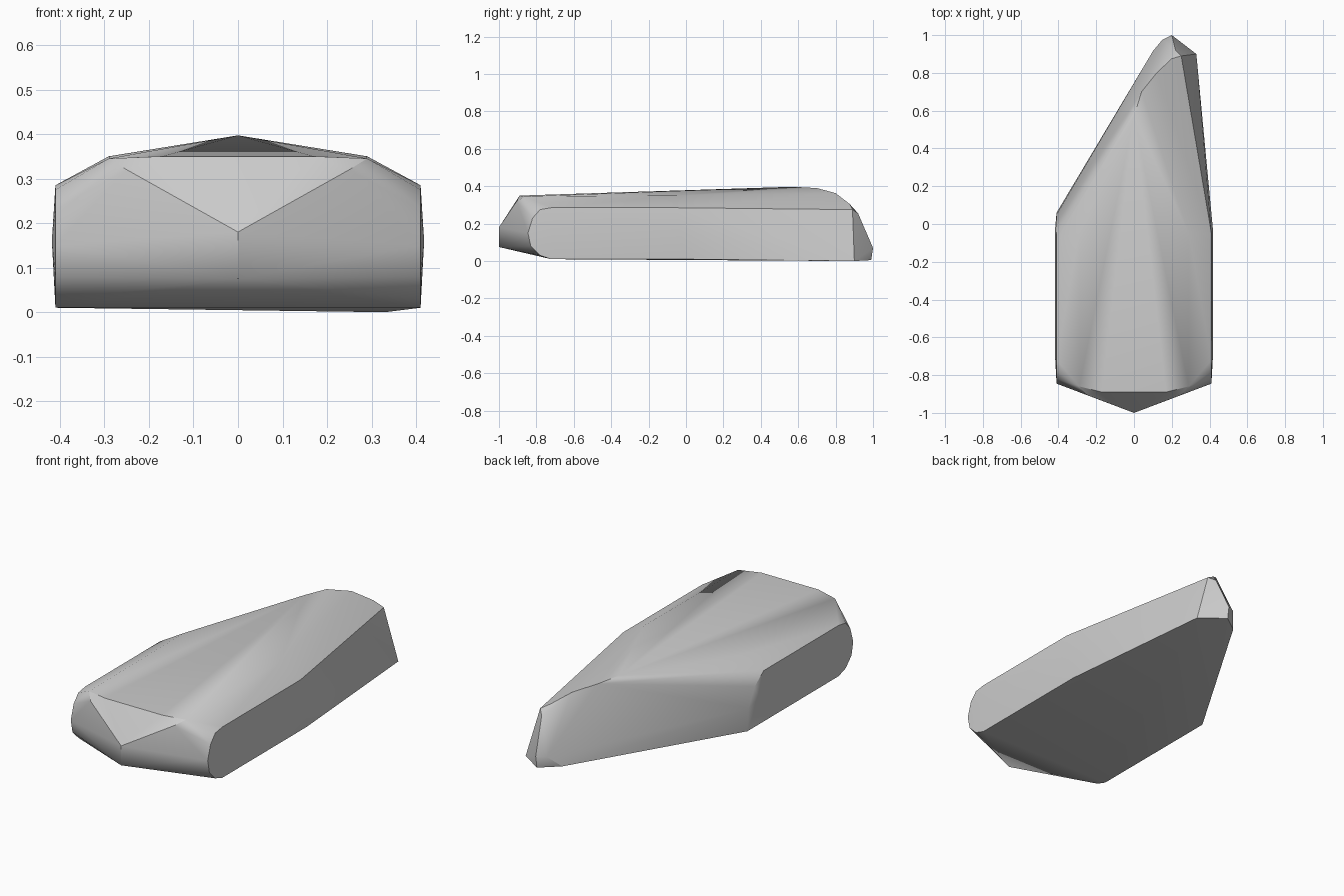
import bpy, bmesh, math

cube = bpy.data.objects.get("Cube")
if cube:
    bpy.data.objects.remove(cube, do_unlink=True)

stone = bpy.data.materials.new("grey stone")
stone.use_nodes = True
colour = (0.6, 0.6, 0.6, 1)
stone.diffuse_color = colour
stone.node_tree.nodes["Principled BSDF"].inputs["Base Color"].default_value = colour

points = []

# Mirrored front half: rounded flank rim, shoulder and chamfered nose
flank_rim = [(-0.72, 0.285), (-0.78, 0.275), (-0.82, 0.23), (-0.845, 0.15),
             (-0.83, 0.08), (-0.78, 0.03), (-0.72, 0.01)]
for side in (-1, 1):
    points += [(side * 0.41, y, z) for y, z in flank_rim]
    points += [(side * 0.418, -0.7, 0.16), (side * 0.418, -0.03, 0.16),
               (side * 0.29, -0.86, 0.345), (side * 0.25, -0.905, 0.32),
               (side * 0.17, -0.89, 0.35)]
points += [(0, -1, 0.18), (0, -1, 0.075)]

# Left flank, turning in towards the tip
points += [(0.41, -0.05, 0.285), (0.41, 0, 0.01), (0.33, 0.9, 0),
           (0.29, -0.05, 0.35), (0.25, 0.89, 0.275)]

# Right flank, ending in a rounded edge before the long diagonal cut
points += [(-0.41, -0.08, 0.285), (-0.412, 0, 0.23), (-0.41, 0.05, 0.13),
           (-0.41, 0.06, 0.01), (-0.29, -0.05, 0.35)]

# Crest running down to the tip
points += [(0, 0.57, 0.397), (0.04, 0.7, 0.39), (0.12, 0.8, 0.363),
           (0.2, 0.875, 0.305), (0.22, 0.92, 0.255),
           (0.2, 1, 0.07), (0.2, 0.99, 0.005),
           (0.15, 0.975, 0.07), (0.1, 0.915, 0.01)]

# Wrap the cut stone around its corners
bm = bmesh.new()
for p in points:
    bm.verts.new(p)
hull = bmesh.ops.convex_hull(bm, input=bm.verts)
bmesh.ops.delete(bm, geom=list({v for v in hull["geom_interior"] + hull["geom_unused"]
                                if isinstance(v, bmesh.types.BMVert)}), context='VERTS')
bmesh.ops.dissolve_limit(bm, angle_limit=math.radians(1), verts=bm.verts, edges=bm.edges)
bmesh.ops.recalc_face_normals(bm, faces=bm.faces)
mesh = bpy.data.meshes.new("stone_blade")
bm.to_mesh(mesh)
bm.free()
mesh.materials.append(stone)
blade = bpy.data.objects.new("stone_blade", mesh)
bpy.context.collection.objects.link(blade)

# Soft facets with crisp main edges
bpy.context.view_layer.objects.active = blade
blade.select_set(True)
bpy.ops.object.shade_smooth_by_angle(angle=math.radians(32))
